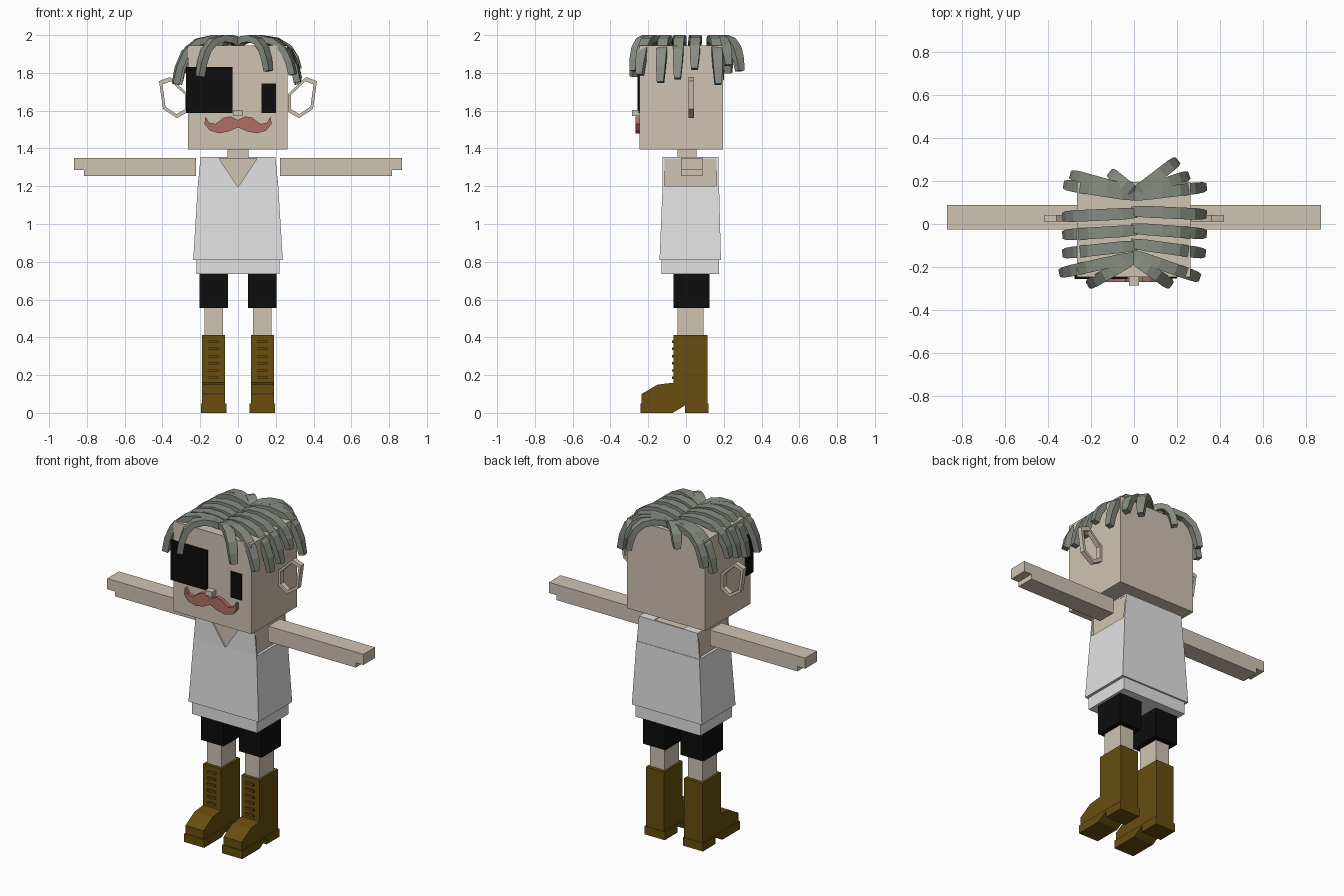
import bpy, bmesh
from mathutils import Vector

cube = bpy.data.objects.get("Cube")
if cube:
    bpy.data.objects.remove(cube, do_unlink=True)


def material(name, r, g, b):
    m = bpy.data.materials.new(name)
    m.use_nodes = True
    m.diffuse_color = (r, g, b, 1)
    bsdf = m.node_tree.nodes["Principled BSDF"]
    bsdf.inputs["Base Color"].default_value = (r, g, b, 1)
    bsdf.inputs["Roughness"].default_value = 0.9
    return m


skin = material("skin", 0.63, 0.55, 0.45)
white = material("shirt white", 0.76, 0.76, 0.76)
black = material("black", 0.004, 0.004, 0.004)
leather = material("brown leather", 0.136, 0.076, 0.005)
grey = material("hair grey", 0.24, 0.265, 0.225)
red = material("moustache red", 0.43, 0.155, 0.13)


def finish(name, mat, bm):
    bmesh.ops.recalc_face_normals(bm, faces=bm.faces)
    me = bpy.data.meshes.new(name)
    bm.to_mesh(me)
    bm.free()
    me.materials.append(mat)
    ob = bpy.data.objects.new(name, me)
    bpy.context.collection.objects.link(ob)
    return ob


def loft(name, mat, rings, closed=False):
    """Join rings of points with quads; cap the ends unless closed."""
    bm = bmesh.new()
    vs = [[bm.verts.new(p) for p in ring] for ring in rings]
    n = len(vs[0])
    pairs = list(zip(vs, vs[1:]))
    if closed:
        pairs.append((vs[-1], vs[0]))
    else:
        bm.faces.new(vs[0])
        bm.faces.new(vs[-1])
    for a, b in pairs:
        for i in range(n):
            j = (i + 1) % n
            bm.faces.new((a[i], a[j], b[j], b[i]))
    return finish(name, mat, bm)


def rect(x0, x1, y0, y1, z):
    return [(x0, y0, z), (x1, y0, z), (x1, y1, z), (x0, y1, z)]


def box(name, mat, x, y, z):
    return loft(name, mat, [rect(*x, *y, z[0]), rect(*x, *y, z[1])])


def plate(name, mat, outline, y0, y1):
    """Extrude an x-z outline along y."""
    return loft(name, mat, [[(x, y, z) for x, z in outline] for y in (y0, y1)])


def side_profile(name, mat, outline, x0, x1):
    """Extrude a y-z outline along x."""
    return loft(name, mat, [[(x, y, z) for y, z in outline] for x in (x0, x1)])


# Head and face
box("head", skin, (-0.265, 0.263), (-0.245, 0.195), (1.395, 1.945))
box("neck", skin, (-0.055, 0.055), (-0.045, 0.055), (1.33, 1.41))
box("eye_patch", black, (-0.276, -0.03), (-0.256, -0.19), (1.587, 1.83))
box("left_eye", black, (0.125, 0.2), (-0.252, -0.24), (1.587, 1.745))
box("nose", skin, (-0.024, 0.024), (-0.285, -0.24), (1.573, 1.603))
upper = [(0.04, 1.57), (0.075, 1.563), (0.12, 1.53), (0.155, 1.537), (0.172, 1.57)]
lower = [(0.178, 1.53), (0.15, 1.495), (0.1, 1.48), (0.05, 1.49)]
half = upper + lower
outline = [(0, 1.55)] + half + [(0, 1.512)] + [(-x, z) for x, z in reversed(half)]
plate("moustache", red, outline, -0.268, -0.24)

# Torso and sleeveless shirt
box("torso", skin, (-0.197, 0.197), (-0.115, 0.162), (1.0, 1.35))
loft("shirt_body", white, [rect(-0.237, 0.237, -0.14, 0.185, 0.81),
                           rect(-0.213, 0.213, -0.124, 0.175, 1.2)])
box("shirt_hem", white, (-0.22, 0.22), (-0.13, 0.175), (0.735, 0.815))
back = [(-0.213, 1.2), (0.213, 1.2), (0.198, 1.355), (-0.198, 1.355)]
plate("shirt_back", white, back, 0.162, 0.172)

for side, s in (("left", 1), ("right", -1)):
    def span(a, b):
        return (min(a * s, b * s), max(a * s, b * s))

    # Shirt straps
    strap = [(0, 1.195), (0.213 * s, 1.195), (0.198 * s, 1.355), (0.1 * s, 1.345)]
    plate(side + "_strap", white, strap, -0.124, -0.114)
    box(side + "_shoulder", white, span(0.1, 0.198), (-0.122, 0.17), (1.345, 1.355))

    # Arm with a stepped end
    arm = [(0.222, 1.255), (0.815, 1.255), (0.815, 1.285),
           (0.867, 1.285), (0.867, 1.35), (0.222, 1.35)]
    plate(side + "_arm", skin, [(x * s, z) for x, z in arm], -0.026, 0.087)

    # Ear hoop
    ear = [(0.265, 1.688), (0.36, 1.778), (0.418, 1.757),
           (0.397, 1.61), (0.323, 1.56), (0.265, 1.593)]
    cx, cz = 0.337, 1.667
    rings = []
    for x, z in ear:
        ix, iz = cx + (x - cx) * 0.78, cz + (z - cz) * 0.8
        rings.append([(x * s, 0.012, z), (x * s, 0.042, z),
                      (ix * s, 0.042, iz), (ix * s, 0.012, iz)])
    loft(side + "_ear", skin, rings, closed=True)

    # Leg
    box(side + "_short", black, span(0.052, 0.205), (-0.065, 0.125), (0.555, 0.737))
    box(side + "_shin", skin, span(0.08, 0.177), (-0.045, 0.093), (0.4, 0.56))

    # Boot with toe sole, heel and laces
    boot = [(0.115, 0), (0.115, 0.413), (-0.065, 0.413), (-0.065, 0.16), (-0.15, 0.15),
            (-0.235, 0.1), (-0.235, 0), (-0.07, 0), (-0.005, 0.04), (-0.005, 0)]
    side_profile(side + "_boot", leather, boot, *span(0.068, 0.191))
    sole = [(-0.24, 0), (-0.07, 0), (-0.005, 0.04), (-0.005, 0.05), (-0.24, 0.05)]
    side_profile(side + "_toe_sole", leather, sole, *span(0.061, 0.197))
    box(side + "_heel", leather, span(0.061, 0.197), (-0.005, 0.118), (0, 0.05))
    for i in range(6):
        z = 0.18 + i * 0.038
        box(side + "_lace_" + str(i), leather, span(0.102, 0.157),
            (-0.074, -0.06), (z, z + 0.013))


# Hair: flat locks that arch out from the parting and hang down
def lock(name, start, end, tip):
    a, b = Vector((*start, 0)), Vector((*end, 0))
    side = (b - a).normalized().cross(Vector((0, 0, 1)))
    arch = [(0, 1.955), (0.2, 1.977), (0.42, 1.982), (0.66, 1.968),
            (0.85, 1.925), (0.95, 1.865), (1, 1.8)]
    widths = [0.8, 1, 1, 1, 1, 0.9, 0.65]
    pts = []
    for t, z in arch:
        p = a.lerp(b, t)
        p.z = 1.982 - (1.982 - z) * (1.982 - tip) / 0.182 if t > 0.5 else z
        pts.append(p)
    rings = []
    for i, p in enumerate(pts):
        tangent = pts[min(i + 1, len(pts) - 1)] - pts[max(i - 1, 0)]
        up = side.cross(tangent).normalized() * 0.018
        w = side * 0.027 * widths[i]
        rings.append([p + w + up, p - w + up, p - w - up, p + w - up])
    loft(name, grey, rings)


locks = [
    ((0.01, 0.13), (-0.31, 0.18), 1.76), ((0.01, 0.05), (-0.315, 0.035), 1.8),
    ((0.01, -0.03), (-0.315, -0.05), 1.77), ((0.01, -0.1), (-0.315, -0.135), 1.74),
    ((0.01, -0.15), (-0.33, -0.225), 1.74), ((0, -0.16), (-0.2, -0.275), 1.78),
    ((-0.01, 0.15), (-0.28, 0.225), 1.8), ((0, 0.15), (-0.1, 0.23), 1.87),
    ((-0.01, 0.13), (0.32, 0.17), 1.74), ((-0.01, 0.06), (0.32, 0.045), 1.82),
    ((-0.01, -0.02), (0.32, -0.045), 1.77), ((-0.01, -0.09), (0.315, -0.135), 1.75),
    ((-0.01, -0.14), (0.29, -0.245), 1.79), ((0, -0.16), (0.16, -0.275), 1.81),
    ((0, 0.14), (0.19, 0.285), 1.81), ((0, 0.14), (0.24, 0.22), 1.84),
]
for i, (start, end, tip) in enumerate(locks):
    lock("hair_lock_" + str(i), start, end, tip)
